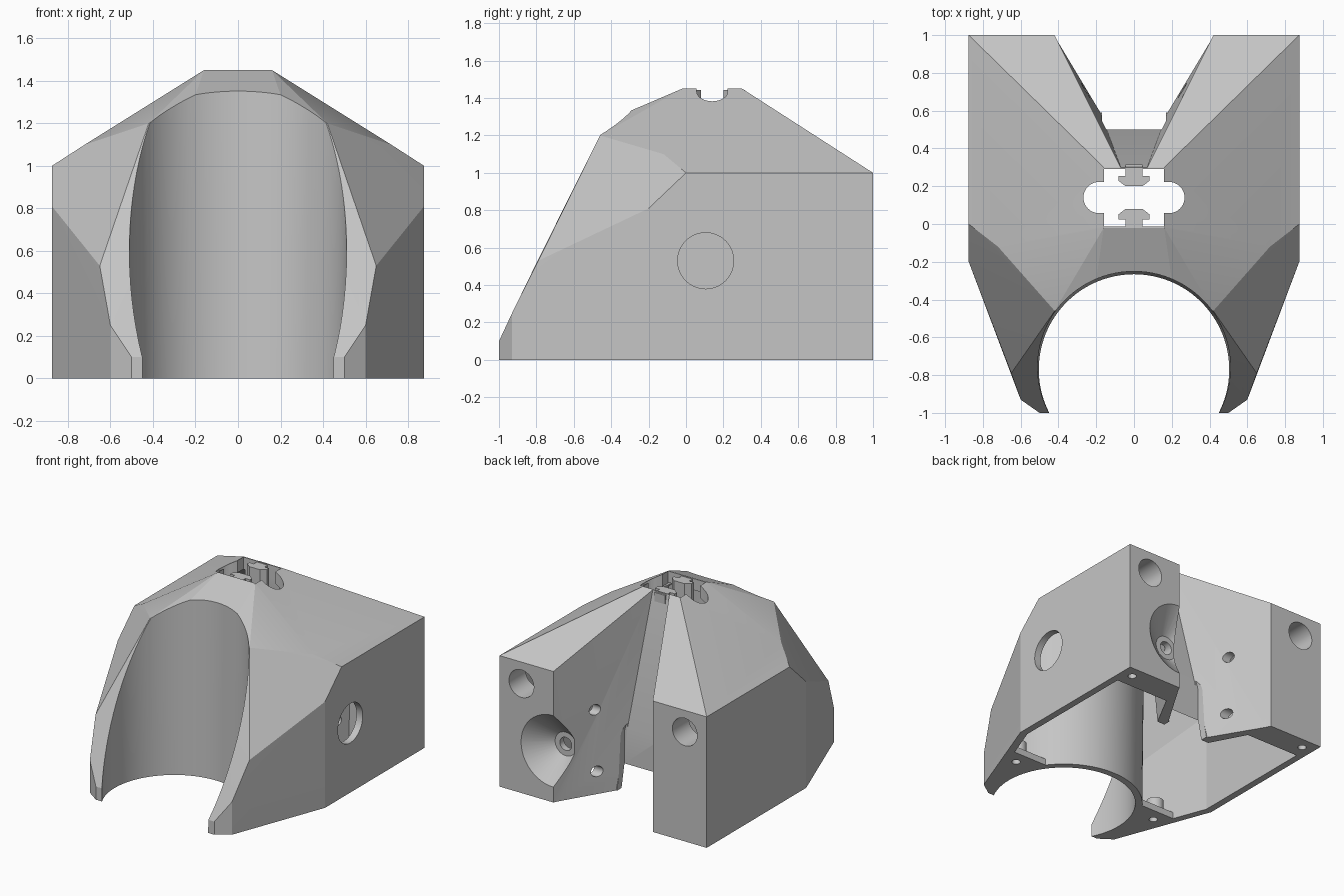
import bpy, bmesh, math
from mathutils import Matrix, Vector

if "Cube" in bpy.data.objects:
    bpy.data.objects.remove(bpy.data.objects["Cube"])

grey = bpy.data.materials.new("light_grey")
grey.use_nodes = True
GREY = (0.56, 0.56, 0.56, 1)
grey.diffuse_color = GREY
grey.node_tree.nodes["Principled BSDF"].inputs["Base Color"].default_value = GREY


def finish(name, bm):
    bmesh.ops.recalc_face_normals(bm, faces=bm.faces)
    me = bpy.data.meshes.new(name)
    bm.to_mesh(me)
    bm.free()
    me.materials.append(grey)
    ob = bpy.data.objects.new(name, me)
    bpy.context.collection.objects.link(ob)
    return ob


def hull(name, half):
    """Convex solid from points on the +x half, mirrored."""
    bm = bmesh.new()
    for x, y, z in half:
        for s in ((1, -1) if x else (1,)):
            bm.verts.new((s * x, y, z))
    res = bmesh.ops.convex_hull(bm, input=bm.verts)
    junk = {v for v in res["geom_interior"] + res["geom_unused"]
            if isinstance(v, bmesh.types.BMVert)}
    bmesh.ops.delete(bm, geom=list(junk), context='VERTS')
    bmesh.ops.dissolve_limit(bm, angle_limit=math.radians(1),
                             verts=bm.verts, edges=bm.edges)
    return finish(name, bm)


def cone(name, start, end, r1, r2=None, segs=40):
    a, b = Vector(start), Vector(end)
    bm = bmesh.new()
    rot = (b - a).to_track_quat('Z', 'Y').to_matrix().to_4x4()
    bmesh.ops.create_cone(bm, cap_ends=True, segments=segs, radius1=r1,
                          radius2=r1 if r2 is None else r2, depth=(b - a).length,
                          matrix=Matrix.Translation((a + b) / 2) @ rot)
    return finish(name, bm)


def box(name, lo, hi):
    bm = bmesh.new()
    bmesh.ops.create_cube(bm, size=1)
    for v in bm.verts:
        v.co = [lo[i] if v.co[i] < 0 else hi[i] for i in range(3)]
    return finish(name, bm)


def prism(name, outline, z0, z1):
    bm = bmesh.new()
    face = bm.faces.new([bm.verts.new((x, y, z0)) for x, y in outline])
    ext = bmesh.ops.extrude_face_region(bm, geom=[face])
    bmesh.ops.translate(bm, vec=(0, 0, z1 - z0),
                        verts=[g for g in ext["geom"] if isinstance(g, bmesh.types.BMVert)])
    return finish(name, bm)


def combine(target, tool, op='DIFFERENCE'):
    """Apply a boolean and discard the tool."""
    mod = target.modifiers.new("bool", 'BOOLEAN')
    mod.operation, mod.object, mod.solver = op, tool, 'EXACT'
    bpy.context.view_layer.objects.active = target
    bpy.ops.object.modifier_apply(modifier=mod.name)
    bpy.data.objects.remove(tool)


def notch(t):
    """Rear V-notch with its valley; t grows it by a wall thickness."""
    e = (0.47 + t, 1.1)
    return hull("notch", [(0.2 + t, 0.65 - t, -0.3), (*e, -0.3),
                          (0.2 + t, 0.65 - t, 1.0 - t), (*e, 1.0 - t),
                          (0.07 + t, 0.3 - t, 1.45), (0, 0.3 - t, 1.7), (0, 1.1, 1.7)])


# faceted outer shell
foot = [(0.5, -1), (0.6, -0.93), (0.875, -0.2), (0.875, 1)]
upper = [(0.5, -1, 0.1), (0.6, -0.93, 0.25), (0.65, -0.79, 0.53),
         (0.875, -0.2, 0.81), (0.875, 0, 1), (0.875, 1, 1),
         (0.72, -0.12, 1.1), (0.42, -0.46, 1.2), (0.22, -0.43, 1.275),
         (0.16, -0.02, 1.45), (0.16, 0.3, 1.45)]
body = hull("shell_body", [(x, y, 0) for x, y in foot] + upper)

# hollow inside, leaving the tube wall, notch wall, rear legs and front plates
K = 0.94
cavity = hull("cavity", [(x * K, y * K, -0.2) for x, y in foot]
              + [(x * K, y * K, z * K) for x, y, z in upper])
combine(cavity, cone("tube", (0, -0.77, -0.4), (0, -0.77, 1.7), 0.55, 0.57, 96))
combine(cavity, notch(0.055))
combine(cavity, box("rear_wall", (-1, 0.8, -0.4), (1, 1.2, 1.6)))
combine(cavity, box("front_plate", (-1, -1.2, -0.4), (1, -0.44, 0.05)))
combine(body, cavity)

# rear notch, front bore and arched doorway
combine(body, notch(0))
combine(body, cone("bore", (0, -0.77, -0.1), (0, -0.77, 1.6), 0.503, 0.522, 96))
arch = [(0.17, -0.1)]
arch += [(0.17 * math.cos(i * math.pi / 20), 0.4 + 0.17 * math.sin(i * math.pi / 20))
         for i in range(21)]
arch += [(-0.17, -0.1)]
door = prism("door", arch, -0.8, -0.5)
door.data.transform(Matrix.Rotation(math.radians(90), 4, 'X'))
combine(body, door)

# top opening with round-ended side slot
combine(body, box("top_opening", (-0.16, -0.012, 1.05), (0.16, 0.292, 1.6)))
ends = []
for side, start in ((1, -90), (-1, 90)):
    for i in range(13):
        a = math.radians(start + 15 * i)
        ends.append((side * 0.185 + 0.083 * math.cos(a), 0.14 + 0.083 * math.sin(a)))
combine(body, prism("slot", ends, 1.05, 1.6))

# round holes: bolt recess, port, rear, notch and foot holes
combine(body, cone("funnel", (0.42, 0.85, 0.39), (0.42, 1.01, 0.39), 0.09, 0.285, 48))
combine(body, cone("bolt_hole", (0.42, 0.7, 0.39), (0.42, 0.9, 0.39), 0.05))
combine(body, cone("side_port", (0.78, 0.105, 0.53), (0.95, 0.105, 0.53), 0.15))
for s in (1, -1):
    combine(body, cone("rear_hole", (s * 0.69, 0.75, 0.835), (s * 0.69, 1.1, 0.835), 0.105))
    for z in (0.17, 0.635):
        combine(body, cone("notch_hole", (s * 0.1, 0.708, z), (s * 0.4, 0.708, z), 0.04))
    combine(body, cone("rear_foot_hole", (s * 0.78, 0.91, -0.1), (s * 0.78, 0.91, 0.15), 0.03))

parts = [body]
for s, side in ((1, "left"), (-1, "right")):
    # screw posts on the front plates
    post = cone(side + "_screw_post", (s * 0.63, -0.52, 0.0), (s * 0.63, -0.52, 0.14), 0.06)
    combine(body, post, 'UNION')
    combine(body, cone("front_foot_hole", (s * 0.63, -0.54, -0.1), (s * 0.63, -0.54, 0.1), 0.03))

# T-shaped prongs facing each other in the top opening
half = [(0.045, 0), (0.045, 0.06), (0.083, 0.06), (0.083, 0.085), (0.045, 0.115)]
outline = half + [(-x, y) for x, y in reversed(half)]
parts.append(prism("front_prong", [(x, -0.035 + y) for x, y in outline], 1.2, 1.443))
parts.append(prism("rear_prong", [(x, 0.315 - y) for x, y in outline], 1.2, 1.443))

# smooth round surfaces, crisp facets
for ob in parts:
    bpy.ops.object.select_all(action='DESELECT')
    ob.select_set(True)
    bpy.context.view_layer.objects.active = ob
    bpy.ops.object.shade_smooth_by_angle(angle=math.radians(12))
